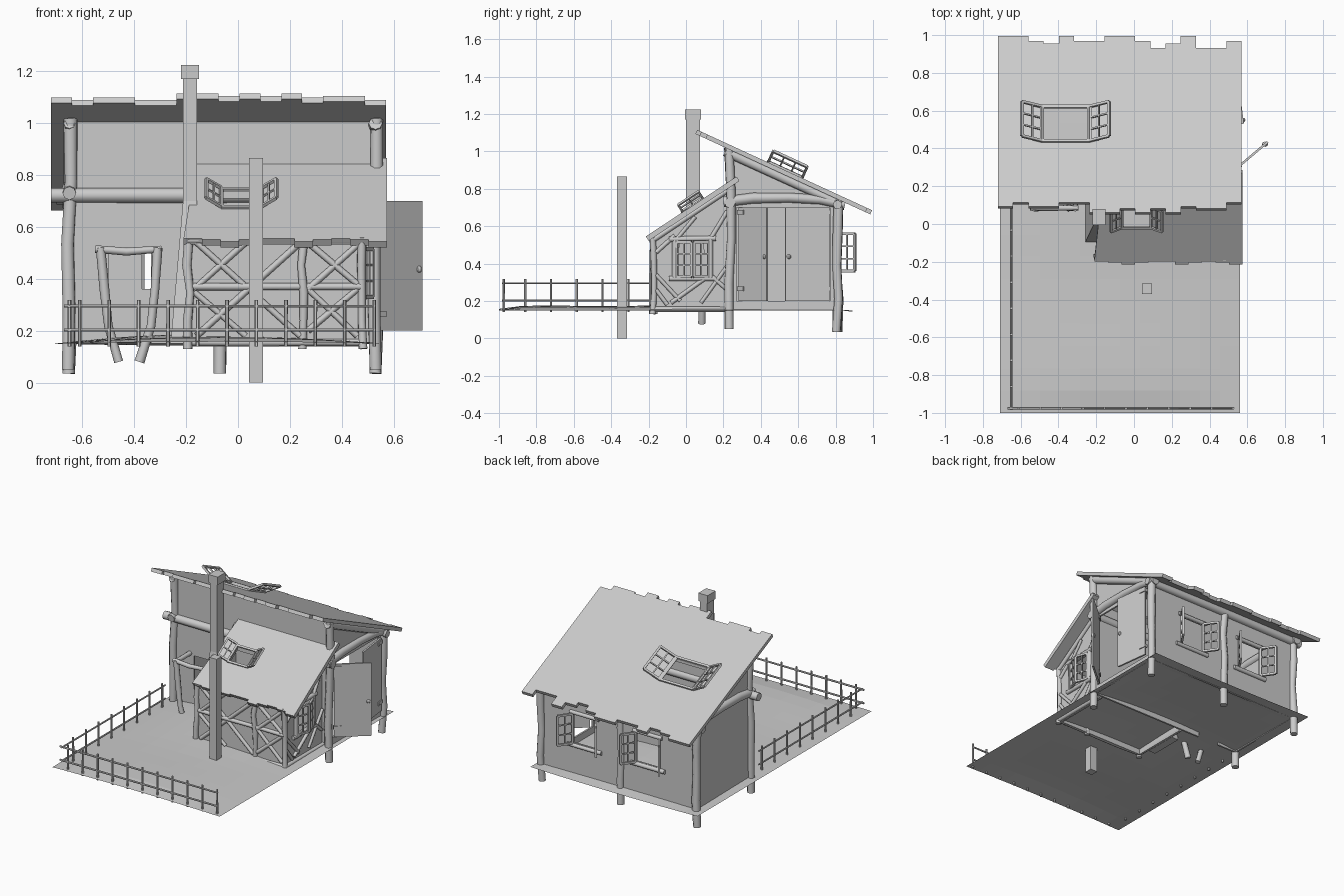
import bpy, bmesh, math, random
from mathutils import Vector as V

if "Cube" in bpy.data.objects:
    bpy.data.objects.remove(bpy.data.objects["Cube"])
random.seed(4)

grey = bpy.data.materials.new("plain grey")
grey.diffuse_color = (0.6, 0.6, 0.6, 1)
grey.use_nodes = True
grey.node_tree.nodes["Principled BSDF"].inputs["Base Color"].default_value = grey.diffuse_color

def finish(name, bm):
    bmesh.ops.recalc_face_normals(bm, faces=bm.faces)
    me = bpy.data.meshes.new(name)
    bm.to_mesh(me)
    bm.free()
    ob = bpy.data.objects.new(name, me)
    bpy.context.collection.objects.link(ob)
    me.materials.append(grey)
    return ob

def add_box(bm, c, ax, ay, az):
    """box from a centre and three half-axis vectors"""
    c, ax, ay, az = V(c), V(ax), V(ay), V(az)
    v = [bm.verts.new(c + ax*i + ay*j + az*k) for i in (-1, 1) for j in (-1, 1) for k in (-1, 1)]
    for f in ((0, 1, 3, 2), (4, 6, 7, 5), (0, 4, 5, 1), (2, 3, 7, 6), (0, 2, 6, 4), (1, 5, 7, 3)):
        bm.faces.new([v[i] for i in f])

def box(name, x0, x1, y0, y1, z0, z1):
    bm = bmesh.new()
    add_box(bm, ((x0+x1)/2, (y0+y1)/2, (z0+z1)/2), ((x1-x0)/2, 0, 0), (0, (y1-y0)/2, 0), (0, 0, (z1-z0)/2))
    return finish(name, bm)

def slab(name, pts, thick):
    """polygon extruded by a vector"""
    bm = bmesh.new()
    f = bm.faces.new([bm.verts.new(p) for p in pts])
    ex = bmesh.ops.extrude_face_region(bm, geom=[f])
    vs = [g for g in ex["geom"] if isinstance(g, bmesh.types.BMVert)]
    bmesh.ops.translate(bm, verts=vs, vec=thick)
    if f.is_valid is False or len([x for x in bm.faces if len(x.verts) == len(pts)]) < 2:
        bm.faces.new(f.verts if f.is_valid else bm.verts[:len(pts)])
    return finish(name, bm)

def cut(ob, *dims):
    """cut a box-shaped opening"""
    c = box("cutter", *dims)
    m = ob.modifiers.new("opening", 'BOOLEAN')
    m.object, m.operation, m.solver = c, 'DIFFERENCE', 'EXACT'
    bpy.context.view_layer.objects.active = ob
    bpy.ops.object.modifier_apply(modifier=m.name)
    bpy.data.objects.remove(c)

def logs(name, paths, r, sides=2):
    """round timbers, all paths in one object"""
    cu = bpy.data.curves.new(name, 'CURVE')
    cu.dimensions, cu.bevel_depth, cu.bevel_resolution, cu.use_fill_caps = '3D', r, sides, True
    for p in paths:
        s = cu.splines.new('POLY')
        s.points.add(len(p) - 1)
        for q, co in zip(s.points, p):
            q.co = (*co, 1)
            q.radius = random.uniform(0.9, 1.1)
    tmp = bpy.data.objects.new(name, cu)
    bpy.context.collection.objects.link(tmp)
    me = bpy.data.meshes.new_from_object(tmp.evaluated_get(bpy.context.evaluated_depsgraph_get()))
    bpy.data.objects.remove(tmp)
    ob = bpy.data.objects.new(name, me)
    bpy.context.collection.objects.link(ob)
    me.materials.clear()
    me.materials.append(grey)
    bpy.context.view_layer.objects.active = ob
    ob.select_set(True)
    bpy.ops.object.shade_smooth_by_angle(angle=math.radians(50))
    ob.select_set(False)
    return ob

def wonky(a, b, n=4, amt=0.008):
    a, b = V(a), V(b)
    out = [a.lerp(b, i/n) for i in range(n + 1)]
    return [p + V((random.uniform(-amt, amt), random.uniform(-amt, amt), 0)) for p in out]

def lattice(name, o, u, v, w, h, cols=2, rows=3, t=0.007):
    """glazing frame at corner o, spanned by directions u and v"""
    o, u, v = V(o), V(u).normalized(), V(v).normalized()
    n = u.cross(v)
    bm = bmesh.new()
    for i in range(cols + 1):
        k = t if i in (0, cols) else t*0.6
        add_box(bm, o + u*(w*i/cols) + v*h/2, u*k, v*(h/2), n*k)
    for j in range(rows + 1):
        k = t if j in (0, rows) else t*0.6
        add_box(bm, o + v*(h*j/rows) + u*w/2, u*(w/2), v*k, n*k)
    return finish(name, bm)

def jag_roof(name, x0, x1, n, lo, hi, jag_lo, jag_hi, thick, lo_shift=0):
    """sloping roof with uneven board ends; lo and hi are (y, z)"""
    lo, hi = V((0, *lo)), V((0, *hi))
    d = (hi - lo).normalized()
    xs = [x0 + (x1 - x0)*i/n for i in range(n + 1)]
    a, b = [], []
    for i in range(n):
        ja, jb = random.choice((0, .4, .6, 1))*jag_lo, random.choice((0, .4, .6, 1))*jag_hi
        for x in (xs[i], xs[i+1]):
            f = lo_shift*(x1 - x)/(x1 - x0)
            a.append(lo + d*ja + V((x - f, 0, 0)))
            b.append(hi - d*jb + V((x, 0, 0)))
    return slab(name, a + b[::-1], d.cross(V((1, 0, 0))).normalized()*thick)

# ground sheet with a gentle mound
bm = bmesh.new()
bmesh.ops.create_grid(bm, x_segments=12, y_segments=16, size=1)
for q in bm.verts:
    x, y = q.co.x, q.co.y
    q.co = (-0.075 + x*0.635, -0.055 + y*0.945, 0.15 + 0.032*(1 - x*x)*(1 - y*y)**0.5 + 0.008*(1 - x*x)*math.sin(5*y))
finish("ground", bm)

# main house walls
L, R, F, B = -0.65, 0.53, 0.235, 0.81
T = 0.012
def main_side(name, x):
    return slab(name, [(x, F, .15), (x, B, .15), (x, B, .735), (x, F, 1.0)], (T, 0, 0))
main_side("left_wall", L)
rw = main_side("right_wall", R - T)
cut(rw, R - .1, R + .1, .27, .77, .2, .7)
fw = box("front_wall", L, R, F, F + T, .15, 1.005)
cut(fw, -.50, -.335, F - .1, F + .1, .1, .5)
bw = box("back_wall", L, R, B - T, B, .15, .735)
for wx in (.2, -.28):
    cut(bw, wx - .09, wx + .09, B - .1, B + .1, .36, .56)

# main house timbers
logs("corner_posts", [wonky((x, y, zb), (x, y, zt)) for x, y, zb, zt in
     ((L, F, .05, 1.02), (R, F, .05, 1.02), (L, B, .035, .74), (R, B, .035, .74), (-.07, B, .035, .73))], .026)
logs("wall_beams", [[(-.72, F, .722), (-.2, F, .722), (.56, F, .725)], [(-.7, B, .715), (-.05, B, .72), (.57, B, .715)]] +
     [[(x, .2, .73), (x, .36, .75), (x, .55, .752), (x, .72, .742), (x, .85, .715)] for x in (L, R)], .027)
logs("rafters", [[(x, .21, 1.0), (x, .83, .715)] for x in (L, R)], .024)

# main roof with an open skylight
roof = jag_roof("main_roof", -.72, .57, 16, (.995, .685), (.06, 1.115), .07, .06, -.024)
cut(roof, -.49, -.23, .44, .62, .75, 1.1)
down = V((0, .935, -.43)).normalized()
nrm = V((0, .43, .935)).normalized()
top = lambda y: 1.118 - .46*(y - .06)
for x, s, nm in ((-.485, -1, "left"), (-.24, 1, "right")):
    lattice("skylight_shutter_" + nm, (x, .44, top(.44)), V((s*.85, 0, 0)) + nrm*.5, down, .125, .2)
lattice("skylight_frame", (-.49, .44, top(.44)), (1, 0, 0), down, .26, .2, 1, 1, .008)

# back windows with open shutters
for wx, nm in ((.2, "a"), (-.28, "b")):
    for s in (-1, 1):
        lattice(f"back_shutter_{nm}", (wx + s*.09, B + .01, .36), (s*.55, .8, 0), (0, 0, 1), .1, .2)
    logs("back_sill_" + nm, [[(wx - .13, B + .005, .345), (wx + .13, B + .005, .345)],
                             [(wx - .11, B + .005, .57), (wx + .11, B + .005, .57)]], .014)

# double door, one leaf ajar and one wide open
def door(name, hinge, tip):
    h, t = V((*hinge, 0)), V((*tip, 0))
    d = (t - h).normalized()
    n = V((-d.y, d.x, 0))
    slab(name, [h + V((0, 0, .2)), t + V((0, 0, .2)), t + V((0, 0, .7)), h + V((0, 0, .7))], n*.012)
    bm = bmesh.new()
    for z in (.265, .675):
        add_box(bm, h + d*.02 + n*.006 + V((0, 0, z)), d*.025, n*.012, V((0, 0, .012)))
    finish(name + "_hinges", bm)
    bm = bmesh.new()
    bmesh.ops.create_uvsphere(bm, u_segments=8, v_segments=6, radius=.014)
    bmesh.ops.scale(bm, verts=bm.verts, vec=(1.2, 1, 1))
    bmesh.ops.translate(bm, verts=bm.verts, vec=h.lerp(t, .92) + n*.006 + V((0, 0, .437)))
    finish(name + "_knob", bm)
door("open_door", (.535, .28), (.712, .43))
door("ajar_door", (.54, .765), (.57, .53))

# lean-to walls
l, r, f = -.19, .475, -.17
def lean_side(name, x):
    return slab(name, [(x, f, .14), (x, F, .14), (x, F, .81), (x, f, .54)], (T, 0, 0))
lean_side("lean_to_left_wall", l)
lw = lean_side("lean_to_right_wall", r - T)
cut(lw, r - .1, r + .1, -.05, .12, .33, .52)
box("lean_to_front_wall", l, r, f, f + T, .14, .55)

# lean-to half timbering on the front and the right side
g = f - .006
logs("front_posts", [wonky((x, g, .13), (x, g, .56)) for x in (l, .25, r)], .017)
logs("front_rails", [wonky((l, g, z), (r, g, z), 4, .003) for z in (.155, .37, .55)], .014)
logs("front_braces", [[(x0, g, z0), (x1, g, z1)] for x0, z0, x1, z1 in
     ((-.17, .55, .24, .18), (-.16, .18, .24, .54), (-.17, .36, .04, .55), (.03, .18, -.17, .35),
      (.27, .54, .46, .38), (.27, .2, .46, .36), (.27, .36, .46, .53), (.27, .36, .46, .18))], .012)
s = r + .006
logs("side_braces", [[(s, a, b), (s, c, d)] for a, b, c, d in
     ((-.16, .34, -.03, .2), (-.16, .46, -.06, .55), (.08, .19, .23, .4), (-.1, .18, -.16, .26),
      (.13, .53, .22, .68), (-.05, .53, .05, .65), (.14, .33, .22, .26), (-.08, .19, .1, .32))], .011)
logs("side_rails", [[(s, -.09, .53), (s, .16, .535)], [(s, -.09, .32), (s, .15, .32)], [(s, f, .155), (s, F, .155)],
     [(s, -.06, .32), (s, -.06, .53)], [(s, .13, .32), (s, .13, .53)], [(s, f, .53), (s, F, .80)],
     [(l, f, .155), (l, F, .155)]], .014)
for y, k in ((-.05, 1), (.12, -1)):
    lattice("side_window", (r + .012, y, .33), (.35, k*.93, 0), (0, 0, 1), .085, .185)

# lean-to roof with an open skylight
lr = jag_roof("lean_to_roof", -.16, .575, 11, (-.215, .545), (.27, .865), .035, .015, .028, .05)
cut(lr, -.065, .09, -.02, .085, .5, .9)
up = V((0, .485, .32)).normalized()
n2 = V((0, -.32, .485)).normalized()
for x, k in ((-.065, -1), (.09, 1)):
    lattice("lean_to_shutter", (x, -.02, .68), V((k*.8, 0, 0)) + n2*.55, up, .07, .13, 2, 2, .006)
lattice("lean_to_skylight_frame", (-.065, -.02, .675), (1, 0, 0), up, .155, .125, 1, 1, .007)

# chimney: flared base, shaft and cap
bm = bmesh.new()
rings = [[bm.verts.new((x, y, z)) for x, y in ((x0, y0), (x1, y0), (x1, y1), (x0, y1))]
         for x0, x1, y0, y1, z in ((-.26, -.185, -.1, .13, .15), (-.212, -.158, 0, .075, .7), (-.212, -.158, 0, .075, 1.18))]
for a, b in zip(rings, rings[1:]):
    for i in range(4):
        bm.faces.new((a[i], a[(i+1) % 4], b[(i+1) % 4], b[i]))
bm.faces.new(rings[0])
bm.faces.new(rings[-1])
finish("chimney", bm)
box("chimney_cap", -.22, -.15, -.006, .08, 1.17, 1.225)

# crooked porch frame before the small doorway
py = .085
logs("porch_frame", [[(-.53, py, .52), (-.515, py, .36), (-.5, py, .22), (-.46, py, .08)],
     [(-.31, py, .52), (-.32, py, .36), (-.335, py, .22), (-.38, py, .08)]], .018)
logs("porch_lintels", [[(-.55, py, .515), (-.43, py, .505), (-.295, py, .515)],
     [(-.53, py, .51), (-.53, F, .51)], [(-.31, py, .51), (-.31, F, .51)]], .014)

# lone square pillar
box("pillar", .042, .096, -.37, -.316, 0, .865)

# fence along the front and left edges
posts = [(-.61 + .1135*i, -.975) for i in range(11)] + [(-.65, -.86 + .138*i) for i in range(8)]
logs("fence_posts", [[(x, y, .14), (x, y, .318)] for x, y in posts], .007, 1)
logs("fence_rails", [p for z in (.203, .295) for p in
     ([(-.67, -.975, z), (.53, -.975, z)], [(-.65, -.985, z), (-.65, .14, z)])], .006, 1)
